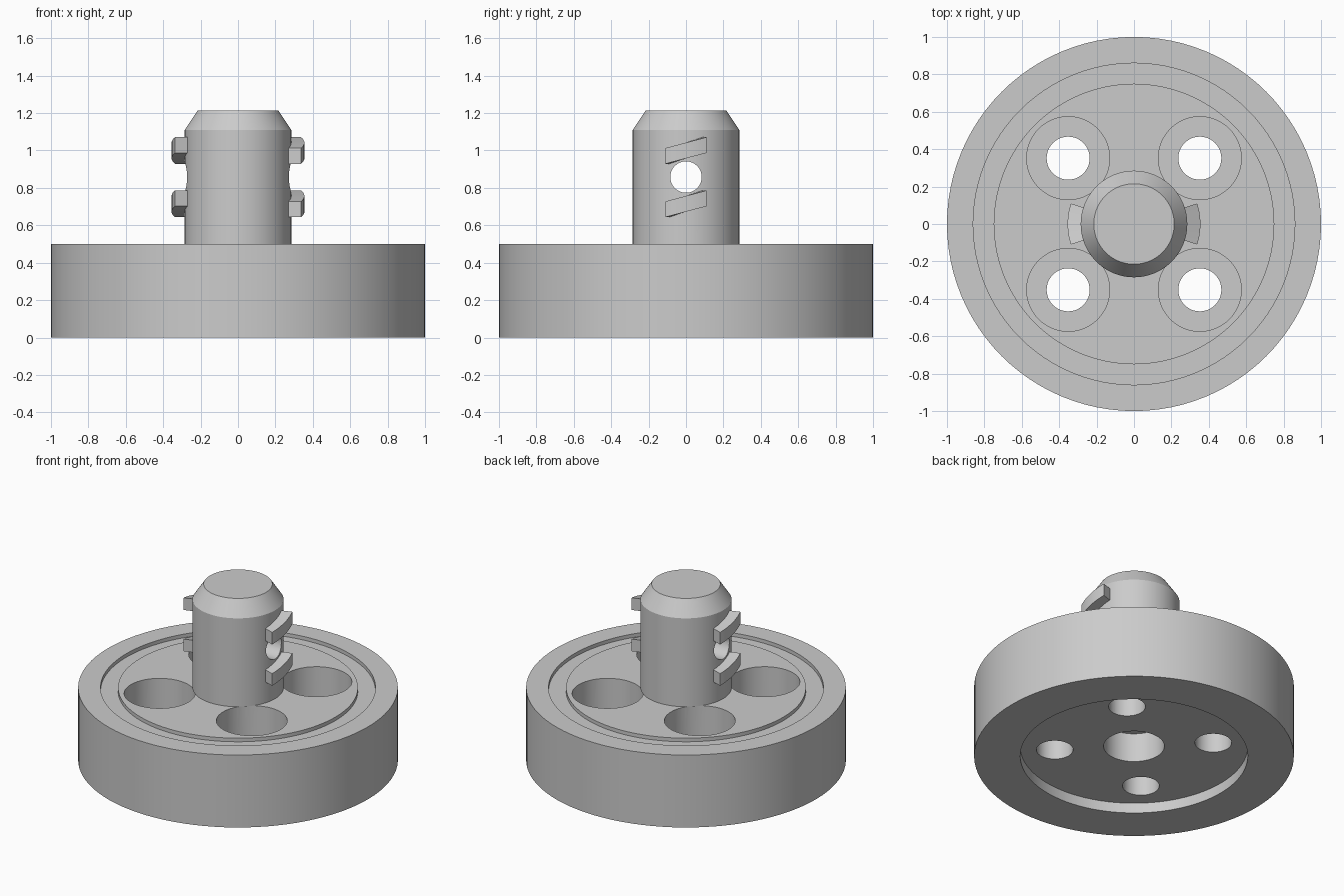
import bpy, bmesh, math
from mathutils import Matrix, Vector

cube = bpy.data.objects.get("Cube")
if cube:
    bpy.data.objects.remove(cube, do_unlink=True)

grey = bpy.data.materials.new("plain grey")
grey.use_nodes = True
colour = (0.6, 0.6, 0.6, 1)
grey.diffuse_color = colour
grey.node_tree.nodes["Principled BSDF"].inputs["Base Color"].default_value = colour


def make_object(name, bm):
    bmesh.ops.recalc_face_normals(bm, faces=bm.faces)
    mesh = bpy.data.meshes.new(name)
    bm.to_mesh(mesh)
    bm.free()
    mesh.materials.append(grey)
    obj = bpy.data.objects.new(name, mesh)
    bpy.context.collection.objects.link(obj)
    return obj


def lathe(name, profile, steps=96):
    """Spin a (radius, height) profile about the z axis."""
    bm = bmesh.new()
    verts = [bm.verts.new((r, 0, z)) for r, z in profile]
    edges = [bm.edges.new(pair) for pair in zip(verts, verts[1:])]
    bmesh.ops.spin(bm, geom=verts + edges, cent=(0, 0, 0), axis=(0, 0, 1),
                   angle=math.tau, steps=steps, use_merge=True)
    bmesh.ops.remove_doubles(bm, verts=bm.verts, dist=1e-4)
    return make_object(name, bm)


def drill(obj, radius, centre, length, turn=Matrix()):
    """Cut a cylindrical hole and discard the cutter."""
    bm = bmesh.new()
    bmesh.ops.create_cone(bm, cap_ends=True, segments=48, radius1=radius,
                          radius2=radius, depth=length,
                          matrix=Matrix.Translation(centre) @ turn)
    cutter = make_object("hole_cutter", bm)
    cutter.hide_render = True
    mod = obj.modifiers.new("hole", "BOOLEAN")
    mod.operation, mod.solver, mod.object = "DIFFERENCE", "EXACT", cutter
    bpy.context.view_layer.objects.active = obj
    bpy.ops.object.modifier_apply(modifier=mod.name)
    bpy.data.objects.remove(cutter, do_unlink=True)


def smooth(obj):
    bpy.ops.object.select_all(action="DESELECT")
    obj.select_set(True)
    bpy.context.view_layer.objects.active = obj
    bpy.ops.object.shade_smooth_by_angle(angle=math.radians(25))


# Flange: grooved top, recessed underside and blind centre bore
flange = lathe("flange", [
    (0, 0.27), (0.19, 0.27), (0.19, 0.07), (0.712, 0.07), (0.712, 0),
    (1, 0), (1, 0.5), (0.86, 0.5), (0.86, 0.475), (0.75, 0.475),
    (0.75, 0.5), (0, 0.5)])

# Four counterbored bolt holes
for sx in (-1, 1):
    for sy in (-1, 1):
        x, y = sx * 0.352, sy * 0.352
        drill(flange, 0.222, (x, y, 0.5), 0.5)
        drill(flange, 0.115, (x, y, 0.2), 0.6)
smooth(flange)

# Chamfered stem with a cross hole
stem = lathe("stem", [(0, 0.5), (0.285, 0.5), (0.285, 1.11),
                      (0.215, 1.215), (0, 1.215)])
drill(stem, 0.084, (0, 0, 0.858), 1, Matrix.Rotation(math.pi / 2, 4, "Y"))
smooth(stem)


def helical_lug(name, facing, height):
    """Short curved bar climbing round the stem."""
    bm = bmesh.new()
    half_angle, rise, thick, steps = math.radians(18), 0.058, 0.084, 10
    rings = []
    for i in range(steps + 1):
        t = 2 * i / steps - 1
        a = facing + t * half_angle
        z = height + t * rise / 2
        rings.append([bm.verts.new((r * math.cos(a), r * math.sin(a), z + dz))
                      for r, dz in ((0.275, -thick / 2), (0.355, -thick / 2),
                                    (0.355, thick / 2), (0.275, thick / 2))])
    for lower, upper in zip(rings, rings[1:]):
        for k in range(4):
            n = (k + 1) % 4
            bm.faces.new((lower[k], lower[n], upper[n], upper[k]))
    bm.faces.new(rings[0])
    bm.faces.new(rings[-1])
    smooth(make_object(name, bm))


# Two lugs on each side of the stem
for side, facing in (("left", 0), ("right", math.pi)):
    for level, height in (("lower", 0.715), ("upper", 1.0)):
        helical_lug(f"{side}_{level}_lug", facing, height)
